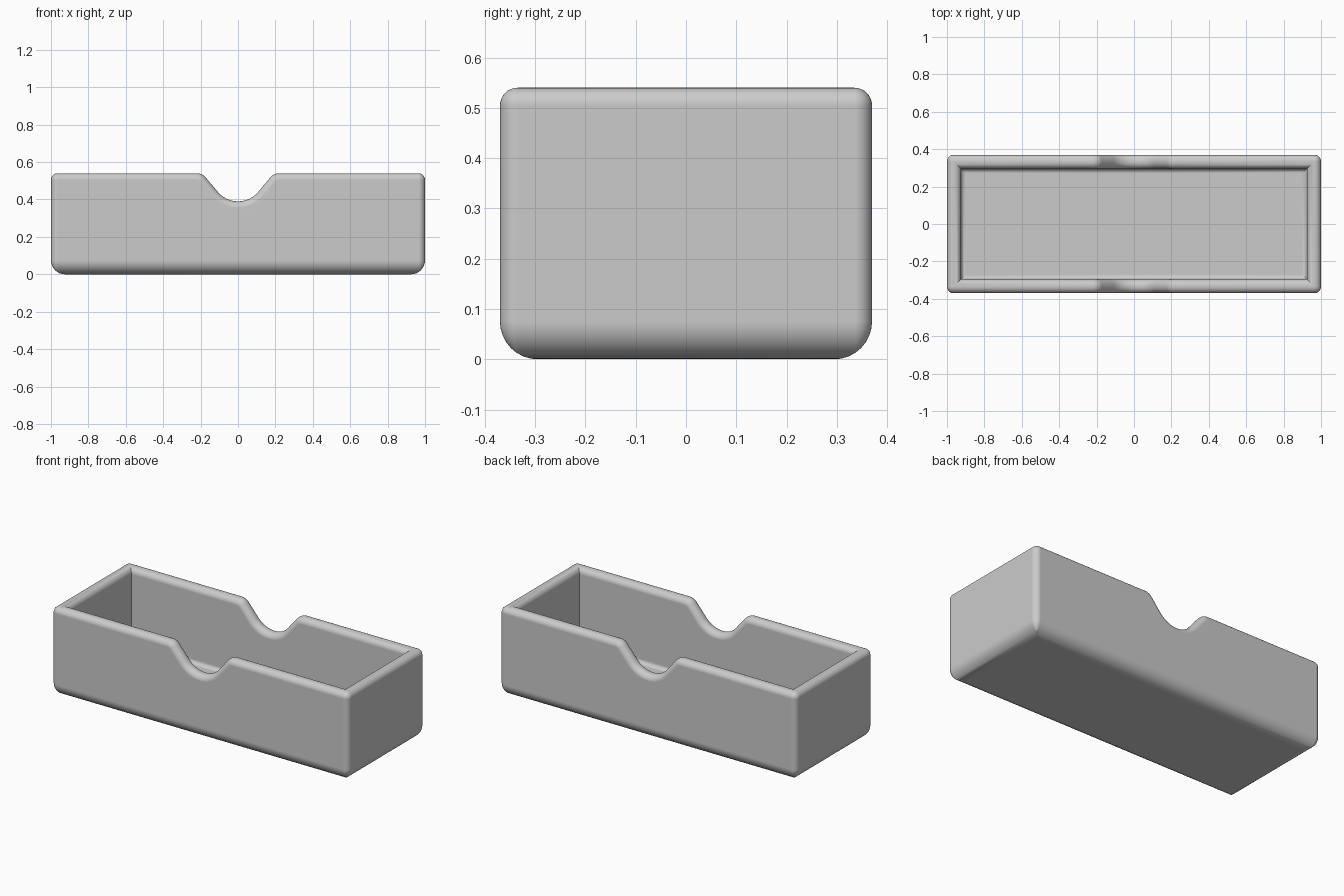
import bpy
import bmesh
from math import sin, cos, tan, radians, pi

cube = bpy.data.objects.get("Cube")
if cube:
    bpy.data.objects.remove(cube, do_unlink=True)

HALF_X, HALF_Y, HEIGHT = 1.0, 0.37, 0.54
WALL, FLOOR = 0.075, 0.075
RIM = 0.035          # rounding of rim and upright corners
BASE = 0.075         # rounding of the underside
COVE = 0.025         # rounding between floor and inner wall
DIP, DIP_R, SHOULDER_R = 0.39, 0.14, 0.06
SLOPE = radians(50)
STEPS = 8


def arc(start, end, steps=STEPS):
    return [start + (end - start) * i / steps for i in range(steps + 1)]


def notch_curve():
    """Thumb notch from -x to +x as (x, z, normal angle)."""
    half = [(DIP_R * sin(a), DIP + DIP_R * (1 - cos(a)), a) for a in arc(0, SLOPE)]
    x, z, _ = half[-1]
    z_top = HEIGHT - SHOULDER_R * (1 - cos(SLOPE))
    centre = x + (z_top - z) / tan(SLOPE) + SHOULDER_R * sin(SLOPE)
    half += [(centre - SHOULDER_R * sin(a), HEIGHT - SHOULDER_R * (1 - cos(a)), a)
             for a in arc(SLOPE, 0)]
    return [(-x, z, -a) for x, z, a in reversed(half[1:])] + half


NOTCH = notch_curve()


def ring(inset, depth, level=None):
    """Closed loop at an inset; depth is below the rim, level is a fixed height."""
    points = []
    radius = max(0, RIM - inset)

    def corner(sx, sy, start):
        for a in arc(start, start + pi / 2):
            points.append((sx * (HALF_X - inset - radius) + radius * cos(a),
                           sy * (HALF_Y - inset - radius) + radius * sin(a),
                           HEIGHT - depth if level is None else level))

    def notched_side(sy):
        for x, z, a in (NOTCH if sy < 0 else reversed(NOTCH)):
            points.append((x + depth * sin(a), sy * (HALF_Y - inset),
                           z - depth * cos(a) if level is None else level))

    corner(1, 1, 0)
    notched_side(1)
    corner(-1, 1, pi / 2)
    corner(-1, -1, pi)
    notched_side(-1)
    corner(1, -1, 3 * pi / 2)
    return points


# Wall section from the underside, over the rim and down to the floor
quarter = arc(0, pi / 2)
rings = [ring(BASE * (1 - sin(a)), RIM, BASE * (1 - cos(a))) for a in quarter]
rings += [ring(RIM * (1 - cos(a)), RIM * (1 - sin(a))) for a in quarter]
rings += [ring(WALL - RIM * (1 - sin(a)), RIM * (1 - cos(a))) for a in quarter]
rings += [ring(WALL + COVE * (1 - cos(a)), RIM, FLOOR + COVE * (1 - sin(a)))
          for a in quarter]

# Skin the loops and close the underside and floor
bm = bmesh.new()
loops = [[bm.verts.new(p) for p in points] for points in rings]
for low, high in zip(loops, loops[1:]):
    for i in range(len(low)):
        j = (i + 1) % len(low)
        bm.faces.new((low[i], low[j], high[j], high[i]))
bm.faces.new(list(reversed(loops[0])))
bm.faces.new(loops[-1])
bmesh.ops.remove_doubles(bm, verts=bm.verts[:], dist=0.00005)
bmesh.ops.recalc_face_normals(bm, faces=bm.faces[:])

mesh = bpy.data.meshes.new("tray")
bm.to_mesh(mesh)
bm.free()
tray = bpy.data.objects.new("tray", mesh)
bpy.context.collection.objects.link(tray)

# Plain grey finish
grey = bpy.data.materials.new("light_grey")
grey.use_nodes = True
colour = (0.6, 0.6, 0.6, 1)
grey.diffuse_color = colour
grey.node_tree.nodes["Principled BSDF"].inputs["Base Color"].default_value = colour
mesh.materials.append(grey)

# Smooth rounding with flat walls
bpy.ops.object.select_all(action="DESELECT")
tray.select_set(True)
bpy.context.view_layer.objects.active = tray
bpy.ops.object.shade_smooth_by_angle(angle=radians(35))
weighted = tray.modifiers.new("flat_walls", "WEIGHTED_NORMAL")
weighted.keep_sharp = True
